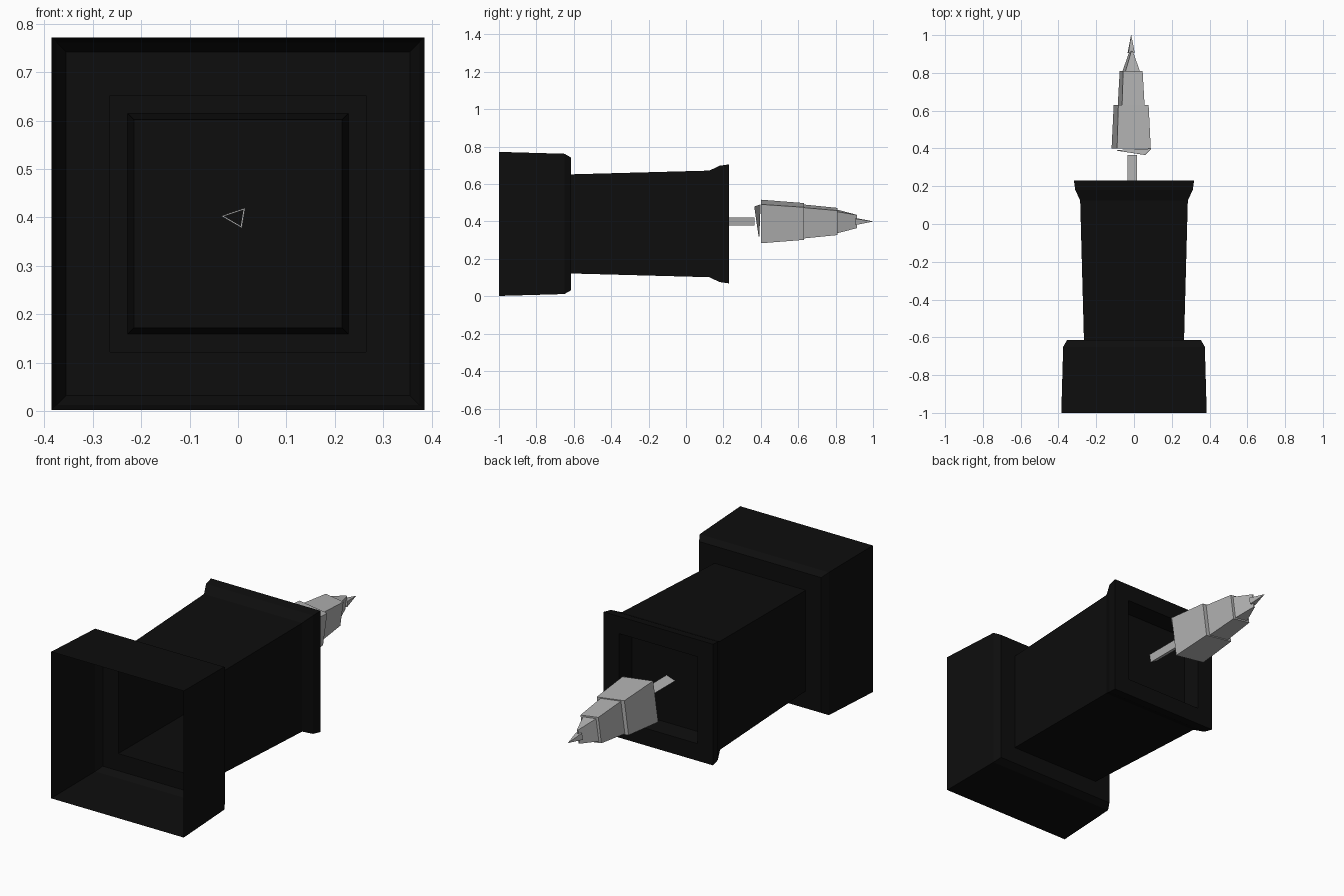
import bpy, bmesh
from math import sin, cos, radians
from mathutils import Vector

cube = bpy.data.objects.get("Cube")
if cube:
    bpy.data.objects.remove(cube, do_unlink=True)


def material(name, color):
    m = bpy.data.materials.new(name)
    m.use_nodes = True
    m.diffuse_color = color
    m.node_tree.nodes["Principled BSDF"].inputs["Base Color"].default_value = color
    return m


black = material("soft black", (0.004, 0.004, 0.004, 1))
grey = material("steel grey", (0.45, 0.45, 0.45, 1))


def loft(name, rings, mats, cap_start=True, cap_end=True):
    """Skin a list of point rings; the caps may close either end."""
    bm = bmesh.new()
    loops = [[bm.verts.new(p) for p in ring] for ring in rings]
    n = len(loops[0])
    for a, b in zip(loops, loops[1:]):
        for i in range(n):
            j = (i + 1) % n
            bm.faces.new((a[i], a[j], b[j], b[i]))
    if cap_start:
        bm.faces.new(loops[0][::-1])
    if cap_end:
        bm.faces.new(loops[-1])
    bmesh.ops.recalc_face_normals(bm, faces=bm.faces[:])
    mesh = bpy.data.meshes.new(name)
    bm.to_mesh(mesh)
    bm.free()
    for m in mats:
        mesh.materials.append(m)
    obj = bpy.data.objects.new(name, mesh)
    bpy.context.collection.objects.link(obj)
    return obj


def box_ring(y, hx, hz, cx, cz, roll=0):
    """Rectangle across the y axis, rolled about it."""
    c, s = cos(radians(roll)), sin(radians(roll))
    return [(cx + x * c + z * s, y, cz + z * c - x * s)
            for x, z in ((-hx, -hz), (hx, -hz), (hx, hz), (-hx, hz))]


# Thin square housing: open front, stepped body, flared rear rim, rear recess
profile = [(-1, .385), (-.65, .375), (-.615, .355), (-.615, .265),
           (.125, .285), (.18, .311), (.23, .318), (.23, .228), (.14, .215)]
loft("housing", [box_ring(y, h, h, 0, .387) for y, h in profile],
     [black], cap_start=False)

# Stepped, tapering dart head
head = [(.40, .09, .105), (.63, .081, .088), (.63, .06, .083), (.81, .052, .066),
        (.81, .038, .058), (.915, .004, .035)]
loft("dart_head", [box_ring(y, hx, hz, -.015, .40, 8) for y, hx, hz in head], [grey])

# Sharp point
loft("dart_point", [box_ring(y, h, h, -.015, .40, 8)
                    for y, h in ((.905, .017), (1.0, .0005))], [grey])

# Triangular rod through the recess floor, with a dark front end
corners = [Vector((-.035, 0, .403)), Vector((.015, 0, .42)), Vector((.008, 0, .378))]
center = sum(corners, Vector()) / 3


def tri_ring(y, scale=1):
    return [center + (p - center) * scale + Vector((0, y, 0)) for p in corners]


rod = loft("rod", [tri_ring(.13, .82), tri_ring(.13), tri_ring(.365)], [grey, black])
for face in rod.data.polygons:
    if all(abs((rod.data.vertices[v].co - center - Vector((0, .13, 0))).length) < .03
           for v in face.vertices) and len(face.vertices) == 3 and face.center.y < .2:
        face.material_index = 1

# Slanted triangular plate behind the head
plate = [Vector((.06, .365, .48)), Vector((.09, .395, .49)), Vector((-.09, .388, .32))]
loft("rear_plate", [plate, [p + Vector((0, .004, 0)) for p in plate]], [grey])
